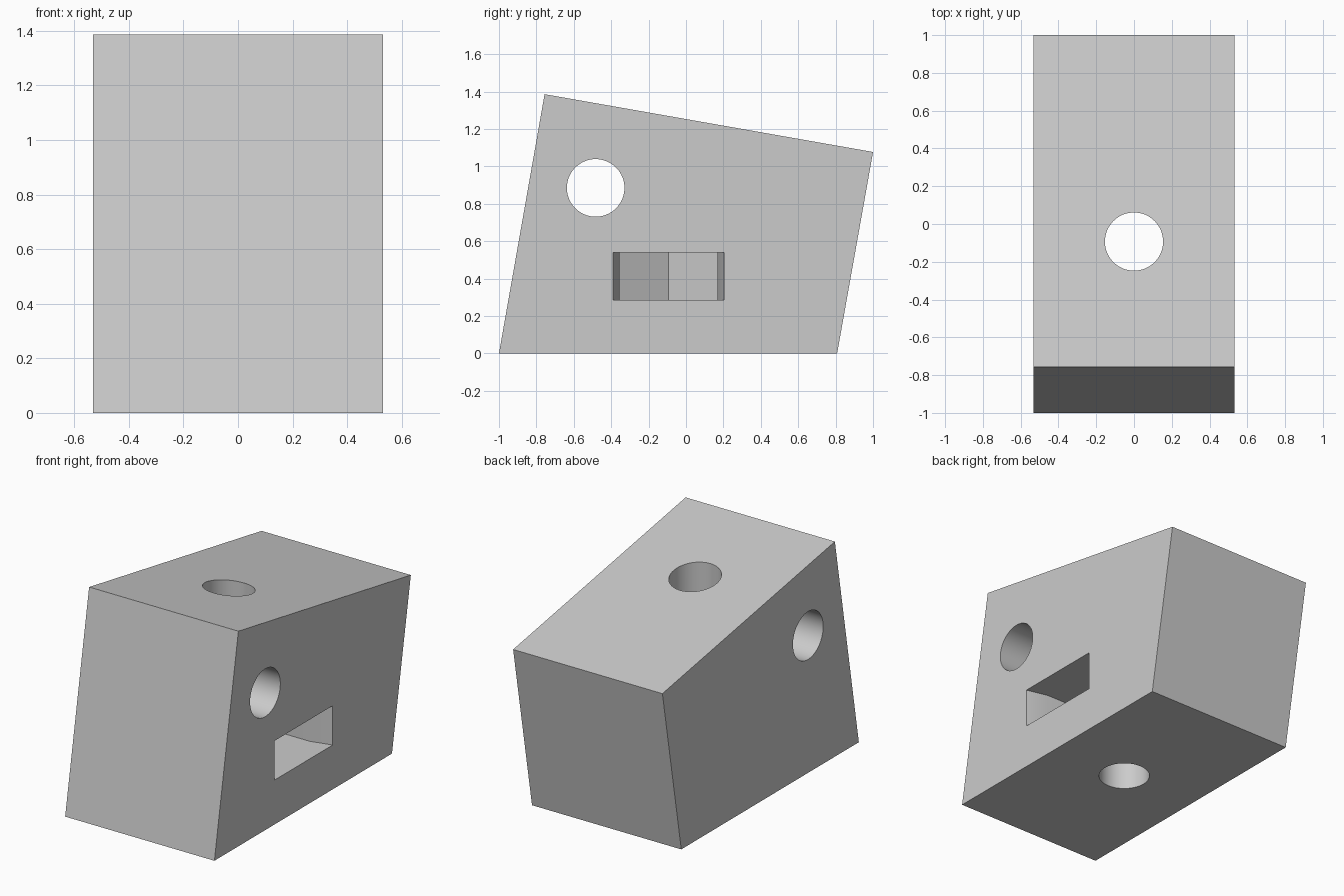
import bpy, bmesh, math
from mathutils import Matrix

old = bpy.data.objects.get("Cube")
if old:
    bpy.data.objects.remove(old, do_unlink=True)

HALF = 0.532          # half width of the block
HOLE_R = 0.154
HOLE_Y = -0.093       # centre of the vertical bore and nut pocket

grey = bpy.data.materials.new("light grey")
grey.use_nodes = True
colour = (0.6, 0.6, 0.6, 1)
grey.diffuse_color = colour
grey.node_tree.nodes["Principled BSDF"].inputs["Base Color"].default_value = colour


def link(name, bm):
    bmesh.ops.recalc_face_normals(bm, faces=bm.faces)
    mesh = bpy.data.meshes.new(name)
    bm.to_mesh(mesh)
    bm.free()
    mesh.materials.append(grey)
    obj = bpy.data.objects.new(name, mesh)
    bpy.context.collection.objects.link(obj)
    return obj


def prism(name, points, offset):
    """Extrude a closed outline along a vector."""
    bm = bmesh.new()
    face = bm.faces.new([bm.verts.new(p) for p in points])
    new = bmesh.ops.extrude_face_region(bm, geom=[face])["geom"]
    bmesh.ops.translate(bm, vec=offset, verts=[v for v in new if isinstance(v, bmesh.types.BMVert)])
    return link(name, bm)


def rod(name, matrix):
    bm = bmesh.new()
    bmesh.ops.create_cone(bm, cap_ends=True, segments=64, radius1=HOLE_R,
                          radius2=HOLE_R, depth=4, matrix=matrix)
    return link(name, bm)


# Slanted block
outline = [(-1, 0), (0.808, 0), (1, 1.077), (-0.756, 1.386)]
block = prism("slanted_block", [(-HALF, y, z) for y, z in outline], (2 * HALF, 0, 0))

# Hexagonal nut pocket, open to the side with a flared mouth
flat = 0.262
tip = flat / math.cos(math.pi / 6)
upper = [(0.392, flat), (HALF, 0.297), (HALF + 0.1, 0.297)]
half_hex = [(-tip / 2, flat)] + upper
plan = [(-tip, 0)] + half_hex + [(x, -y) for x, y in reversed(half_hex)]
pocket = prism("nut_pocket_cutter", [(x, HOLE_Y + y, 0.286) for x, y in plan], (0, 0, 0.253))

# Vertical bore and cross bore
bore = rod("vertical_bore_cutter", Matrix.Translation((0, HOLE_Y, 0)))
cross = rod("cross_bore_cutter",
            Matrix.Translation((0, -0.483, 0.885)) @ Matrix.Rotation(math.pi / 2, 4, "Y"))

# Cut the openings
bpy.context.view_layer.objects.active = block
block.select_set(True)
for cutter in (pocket, bore, cross):
    mod = block.modifiers.new(cutter.name, "BOOLEAN")
    mod.operation = "DIFFERENCE"
    mod.solver = "EXACT"
    mod.object = cutter
    bpy.ops.object.modifier_apply(modifier=mod.name)
    bpy.data.objects.remove(cutter, do_unlink=True)

bpy.ops.object.shade_smooth_by_angle(angle=math.radians(25))
